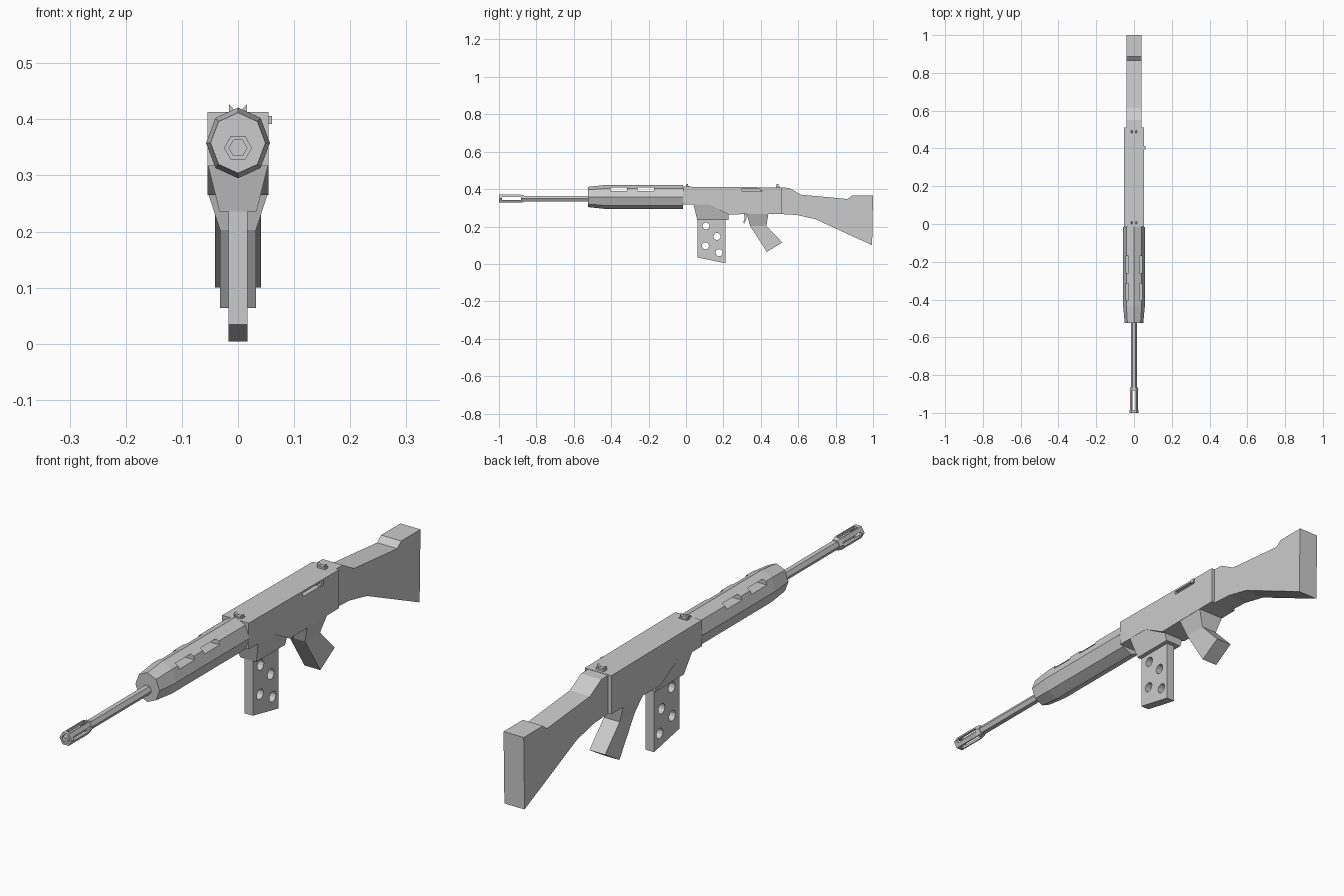
import bpy, math
from mathutils import Vector

if "Cube" in bpy.data.objects:
    bpy.data.objects.remove(bpy.data.objects["Cube"])


def make(name, verts, faces):
    me = bpy.data.meshes.new(name)
    me.from_pydata(verts, [], faces)
    ob = bpy.data.objects.new(name, me)
    bpy.context.collection.objects.link(ob)
    return ob


def loft(name, rings):
    """Skin a list of equal-length rings and cap both ends."""
    n = len(rings[0])
    verts = [v for r in rings for v in r]
    faces = [list(range(n))[::-1], [len(verts) - n + i for i in range(n)]]
    for k in range(len(rings) - 1):
        for i in range(n):
            j = (i + 1) % n
            faces.append([k * n + i, k * n + j, k * n + n + j, k * n + n + i])
    ob = make(name, verts, faces)
    import bmesh
    bm = bmesh.new()
    bm.from_mesh(ob.data)
    bmesh.ops.recalc_face_normals(bm, faces=bm.faces)
    bm.to_mesh(ob.data)
    bm.free()
    return ob


def side_profile(name, pts, half):
    """Extrude a (y, z) outline across x."""
    return loft(name, [[(x, y, z) for y, z in pts] for x in (-half, half)])


def tube(name, sides, stations, zc):
    """Prism along y; stations are (y, radius_x, radius_z)."""
    ang = [2 * math.pi * i / sides for i in range(sides)]
    return loft(name, [[(rx * math.cos(a), y, zc + rz * math.sin(a)) for a in ang]
                       for y, rx, rz in stations])


def box(name, x0, x1, y0, y1, z0, z1):
    return loft(name, [[(x0, y0, z), (x1, y0, z), (x1, y1, z), (x0, y1, z)] for z in (z0, z1)])


def cut(ob, cutters):
    for c in cutters:
        c.hide_render = True
        m = ob.modifiers.new("cut", 'BOOLEAN')
        m.operation = 'DIFFERENCE'
        m.solver = 'EXACT'
        m.object = c
        bpy.context.view_layer.objects.active = ob
        bpy.ops.object.modifier_apply(modifier=m.name)
        bpy.data.objects.remove(c)


# barrel and slotted muzzle
tube("barrel", 6, [(-0.875, .017, .017), (-0.45, .017, .017)], .349)
muzzle = tube("muzzle", 6, [(-1, .025, .025), (-.885, .025, .025), (-.865, .02, .02)], .349)
cut(muzzle, [
    tube("bore_cutter", 6, [(-1.05, .016, .016), (-.876, .016, .016)], .349),
    box("side_cutter", -.05, .05, -.985, -.882, .341, .357),
    box("top_cutter", -.008, .008, -.985, -.882, .3, .4)])

# octagonal handguard with vent slots
guard = tube("handguard", 8, [(-.525, .049, .054), (-.44, .057, .063), (-.015, .057, .063)], .358)
cut(guard, [box("vent_cutter", -.1, .1, y, y + .09, .39, .408) for y in (-.405, -.26)])

# receiver with bolt slot
receiver = side_profile("receiver", [(-.015, .413), (.51, .409), (.51, .268), (.225, .265),
                                     (.13, .317), (-.015, .317)], .054)
cut(receiver, [box("slot_cutter", .035, .1, .30, .41, .39, .403)])
box("bolt_handle", .03, .061, .395, .412, .392, .406)

# magazine well, tapering downwards
loft("magazine_well", [[(-w, y0, z), (w, y0, z), (w, y1, z), (-w, y1, z)]
                       for w, y0, y1, z in ((.0535, .04, .226, .318), (.033, .06, .226, .236))])

# magazine with round holes
mag = side_profile("magazine", [(.062, .25), (.21, .25), (.21, .004), (.062, .034)], .017)
holes = []
for y, z in ((.107, .203), (.166, .147), (.104, .097), (.177, .06)):
    ring = [(y + .019 * math.cos(a * math.pi / 6), z + .019 * math.sin(a * math.pi / 6)) for a in range(12)]
    holes.append(side_profile("hole_cutter", ring, .05))
cut(mag, holes)

# pistol grip: wide at the receiver, narrow below
loft("grip", [[(-w, y0, z0), (w, y0, z0), (w, y1, z1), (-w, y1, z1)]
              for w, y0, z0, y1, z1 in ((.053, .325, .267, .44, .267),
                                        (.032, .343, .203, .43, .203),
                                        (.032, .432, .064, .515, .115))])

# trigger
side_profile("trigger", [(.31, .268), (.325, .268), (.322, .24), (.312, .217), (.306, .222), (.313, .242)], .006)

# shoulder stock
side_profile("stock", [(.50, .408), (.55, .407), (.615, .37), (.865, .347), (.888, .366), (1, .366),
                       (.995, .1), (.69, .24), (.59, .262), (.50, .267)], .041)

# sights: a low base with two flared horns
for name, y in (("front_sight", .008), ("rear_sight", .49)):
    box(name + "_base", -.016, .016, y - .009, y + .009, .405, .417)
    for s in (-1, 1):
        loft(name + "_horn", [[(s * x, yy, z) for x, z in ((.004, .414), (.016, .412), (.016, .427))]
                              for yy in (y - .007, y + .004)])
